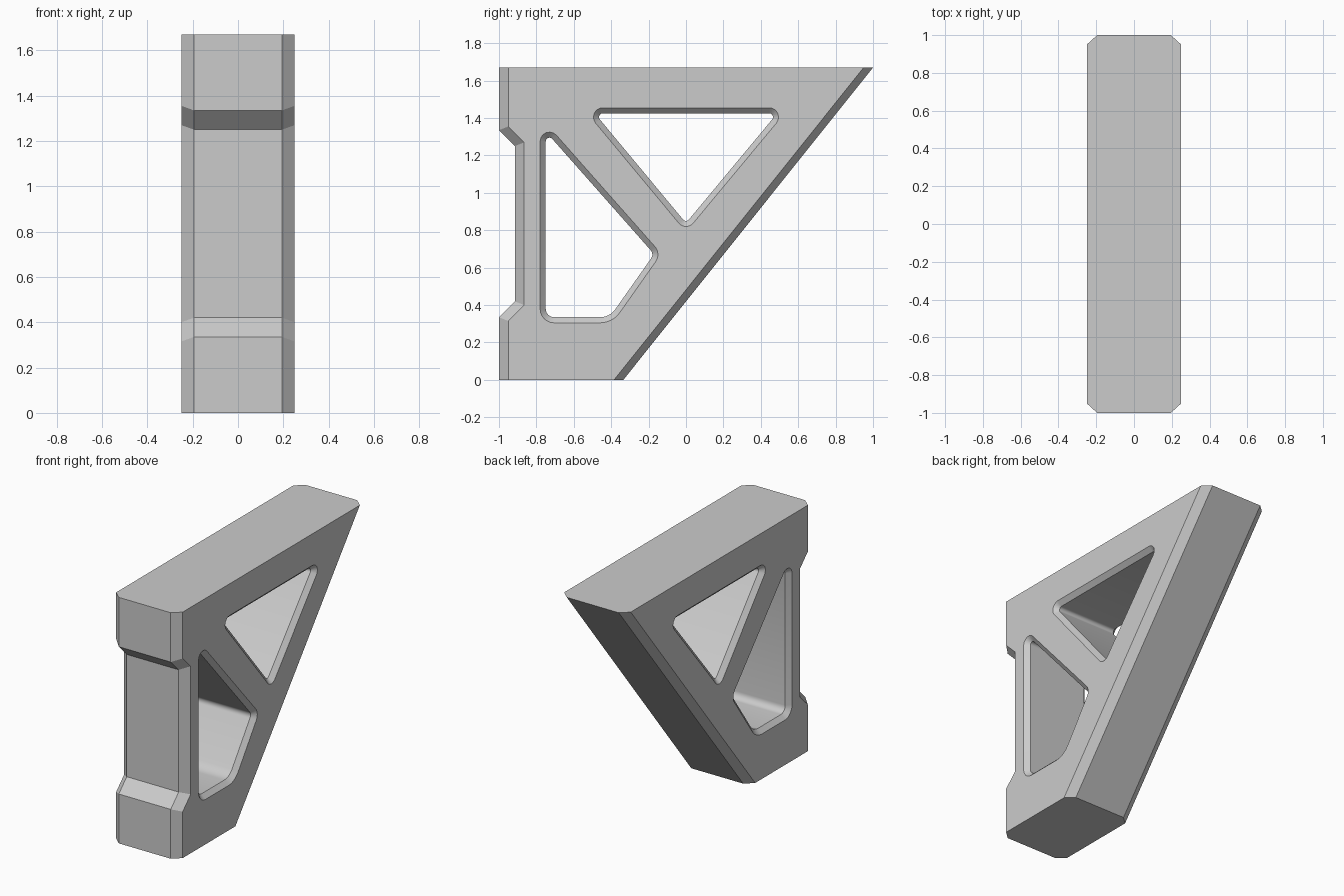
import bpy
import bmesh
from math import atan2, acos, cos, sin, pi, hypot, radians

cube = bpy.data.objects.get("Cube")
if cube:
    bpy.data.objects.remove(cube)

HALF = 0.25         # half width of the bracket
EDGE = 0.055        # sideways depth of the outer chamfer
CUT = 0.03          # size of the chamfer around the openings

# Outline in (y, z): full size in the middle, drawn in on the side faces
outline = [(-1, 0), (-0.335, 0), (1, 1.67), (-1, 1.67), (-1, 1.335),
           (-0.915, 1.25), (-0.915, 0.42), (-1, 0.335)]
side_outline = [(-0.95, 0), (-0.385, 0), (0.95, 1.67), (-0.95, 1.67), (-0.95, 1.355),
                (-0.865, 1.27), (-0.865, 0.4), (-0.95, 0.315)]

# Openings as corner circles (y, z, radius), counter-clockwise
upper_opening = [(-0.445, 1.405, 0.05), (0, 0.87, 0.05), (0.445, 1.405, 0.05)]
lower_opening = [(-0.705, 0.38, 0.075), (-0.46, 0.435, 0.13),
                 (-0.215, 0.67, 0.065), (-0.73, 1.275, 0.05)]


def rounded(corners, shrink, steps=6):
    """Outline wrapped tightly around the corner circles."""
    n = len(corners)
    normals = []
    for i in range(n):
        (y0, z0, r0), (y1, z1, r1) = corners[i], corners[(i + 1) % n]
        dy, dz = y1 - y0, z1 - z0
        normals.append(atan2(dz, dy) - acos((r0 - r1) / hypot(dy, dz)))
    points = []
    for i, (y, z, r) in enumerate(corners):
        start = normals[i - 1]
        sweep = (normals[i] - start) % (2 * pi)
        for k in range(steps + 1):
            a = start + sweep * k / steps
            points.append((y + (r - shrink) * cos(a), z + (r - shrink) * sin(a)))
    return points


def loft(bm, side, middle, depth):
    """Walls through four sections across x; returns the two end loops."""
    sections = [(-HALF, side), (depth - HALF, middle), (HALF - depth, middle), (HALF, side)]
    rings = [[bm.verts.new((x, y, z)) for y, z in pts] for x, pts in sections]
    n = len(side)
    for a, b in zip(rings, rings[1:]):
        for i in range(n):
            j = (i + 1) % n
            bm.faces.new((a[i], a[j], b[j], b[i]))
    return [[bm.edges.get((ring[i], ring[i - 1])) for i in range(n)]
            for ring in (rings[0], rings[-1])]


# Body walls and opening walls
bm = bmesh.new()
loops = [loft(bm, side_outline, outline, EDGE)]
for corners in (upper_opening, lower_opening):
    loops.append(loft(bm, rounded(corners, 0), rounded(corners, CUT), CUT))

# Side faces with the openings left free
for end, direction in ((0, -1), (1, 1)):
    edges = [e for pair in loops for e in pair[end]]
    bmesh.ops.triangle_fill(bm, edges=edges, use_beauty=True, normal=(direction, 0, 0))
bmesh.ops.recalc_face_normals(bm, faces=bm.faces)

mesh = bpy.data.meshes.new("support_bracket")
bm.to_mesh(mesh)
bm.free()
bracket = bpy.data.objects.new("support_bracket", mesh)
bpy.context.collection.objects.link(bracket)

# Plain grey finish
grey = bpy.data.materials.new("light_grey")
grey.use_nodes = True
colour = (0.6, 0.6, 0.6, 1)
grey.diffuse_color = colour
grey.node_tree.nodes["Principled BSDF"].inputs["Base Color"].default_value = colour
mesh.materials.append(grey)

# Smooth the rounded corners, keep the chamfers crisp
bpy.ops.object.select_all(action="DESELECT")
bracket.select_set(True)
bpy.context.view_layer.objects.active = bracket
bpy.ops.object.shade_smooth_by_angle(angle=radians(28))
